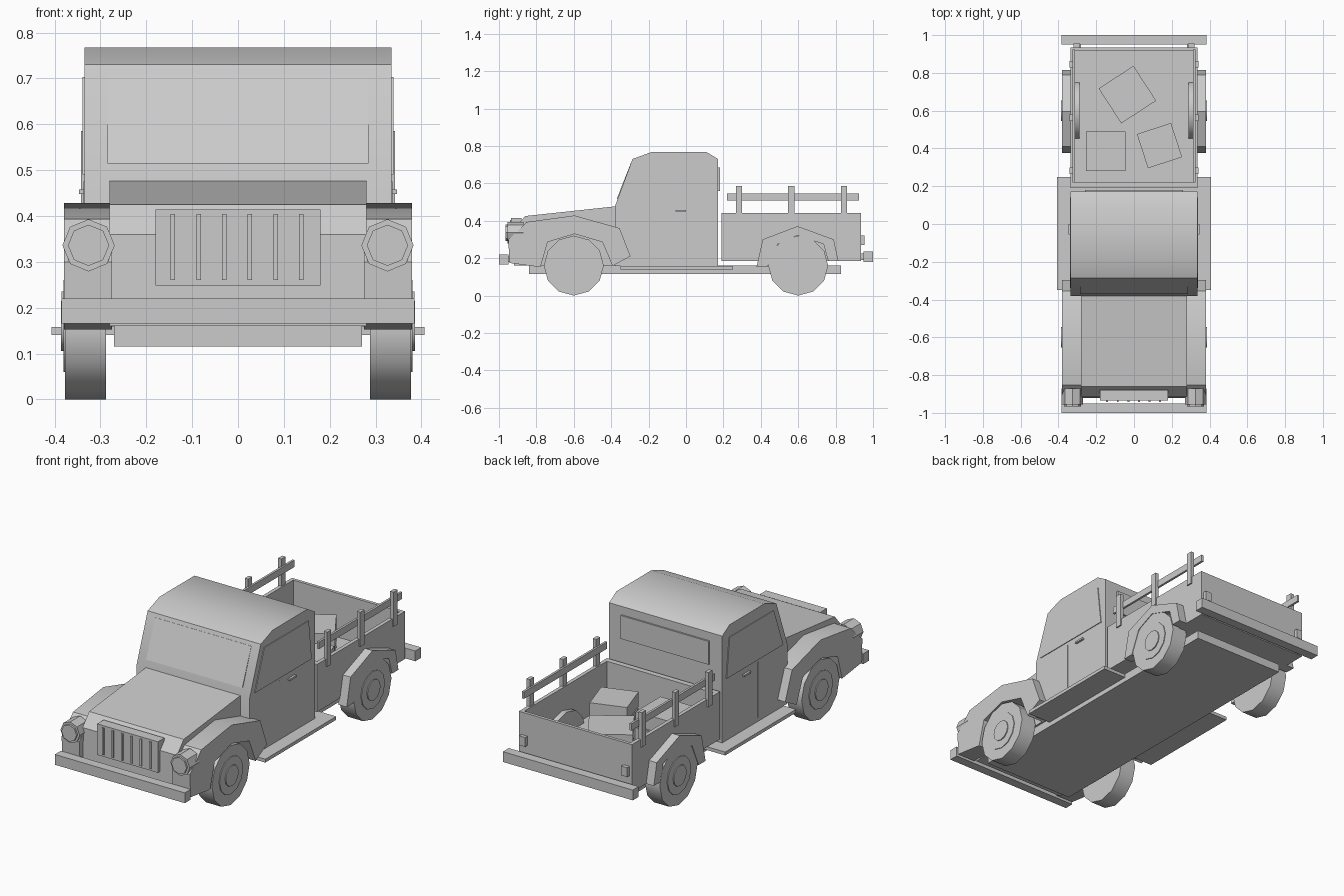
import bpy, bmesh, math
from mathutils import Matrix, Vector

if "Cube" in bpy.data.objects:
    bpy.data.objects.remove(bpy.data.objects["Cube"])

paint = bpy.data.materials.new("plain grey")
paint.diffuse_color = (0.6, 0.6, 0.6, 1)
paint.use_nodes = True
paint.node_tree.nodes["Principled BSDF"].inputs["Base Color"].default_value = paint.diffuse_color


def finish(name, bm):
    bmesh.ops.recalc_face_normals(bm, faces=bm.faces[:])
    me = bpy.data.meshes.new(name)
    bm.to_mesh(me)
    bm.free()
    me.materials.append(paint)
    ob = bpy.data.objects.new(name, me)
    bpy.context.collection.objects.link(ob)
    bpy.ops.object.select_all(action='DESELECT')
    ob.select_set(True)
    bpy.context.view_layer.objects.active = ob
    bpy.ops.object.shade_smooth_by_angle(angle=math.radians(35))
    return ob


def add_box(bm, x, y, z, mat=Matrix()):
    """Box from three (low, high) ranges."""
    c = Vector([(a + b) / 2 for a, b in (x, y, z)])
    s = [abs(b - a) for a, b in (x, y, z)]
    bmesh.ops.create_cube(bm, size=1, matrix=mat @ Matrix.Translation(c) @ Matrix.Diagonal((*s, 1)))


def box(name, x, y, z):
    bm = bmesh.new()
    add_box(bm, x, y, z)
    return finish(name, bm)


def prism(name, pts, x0, x1):
    """Side profile of (y, z) points extruded across x."""
    bm = bmesh.new()
    face = bm.faces.new([bm.verts.new((x0, y, z)) for y, z in pts])
    geo = bmesh.ops.extrude_face_region(bm, geom=[face])["geom"]
    bmesh.ops.translate(bm, verts=[g for g in geo if isinstance(g, bmesh.types.BMVert)],
                        vec=(x1 - x0, 0, 0))
    return finish(name, bm)


def discs(name, axis, centre, sides, steps):
    """Coaxial drums; each step is (start, end, radius) along the axis."""
    bm = bmesh.new()
    rot = Matrix.Rotation(math.pi / 2, 4, 'Y' if axis == 'X' else 'X')
    direction = Vector((1, 0, 0)) if axis == 'X' else Vector((0, 1, 0))
    for a, b, r in steps:
        m = Matrix.Translation(Vector(centre) + direction * (a + b) / 2) @ rot
        bmesh.ops.create_cone(bm, cap_ends=True, segments=sides, radius1=r, radius2=r,
                              depth=abs(b - a), matrix=m)
    return finish(name, bm)


# Chassis and bumpers
box("chassis", (-.27, .27), (-.84, .83), (.115, .16))
box("front_bumper", (-.385, .385), (-1, -.95), (.165, .22))
box("rear_bumper", (-.385, .385), (.95, 1), (.18, .235))
for s in (-1, 1):
    box("front_bumper_bracket", (s * .29, s * .32), (-.96, -.9), (.18, .21))
    box("rear_bumper_bracket", (s * .28, s * .32), (.92, .955), (.19, .225))

# Bonnet and cab
prism("bonnet", [(-.92, .16), (-.915, .36), (-.86, .425), (-.375, .477), (-.375, .16)], -.28, .28)
prism("cab", [(-.38, .158), (-.38, .477), (-.286, .73), (-.185, .767), (.11, .767),
              (.172, .73), (.172, .158)], -.335, .335)

# Windows: thin plates on the cab faces
slope = (.286 - .38) / (.477 - .73)


def screen_y(z):
    return -.38 + (z - .477) * slope


prism("windscreen", [(screen_y(.515) - .005, .515), (screen_y(.71) - .001, .71),
                     (screen_y(.71) + .01, .71), (screen_y(.515) + .01, .515)], -.285, .285)
box("rear_window", (-.26, .26), (.168, .181), (.56, .685))

# Grille with upright bars
box("grille", (-.18, .18), (-.935, -.88), (.248, .414))
for i in range(6):
    x = -.142 + i * .056
    box("grille_bar", (x - .005, x + .005), (-.942, -.93), (.26, .404))

front_fender = [(-.944, .174), (-.95, .30), (-.895, .35), (-.853, .393), (-.596, .428),
                (-.355, .36), (-.297, .21), (-.393, .158), (-.447, .286), (-.596, .329),
                (-.74, .286), (-.778, .152)]
rear_fender = [(.377, .152), (.41, .30), (.596, .371), (.79, .30), (.815, .185), (.76, .185),
               (.735, .275), (.596, .322), (.49, .275), (.435, .152)]

for s in (-1, 1):
    # Fenders, running boards and doors
    prism("front_fender", front_fender, s * .275, s * .38)
    prism("rear_fender", rear_fender, s * .33, s * .38)
    box("running_board", (s * .26, s * .407), (-.35, .25), (.14, .158))
    prism("side_window", [(-.34, .49), (.14, .49), (.115, .703), (-.26, .703)], s * .33, s * .339)
    box("door_seam", (s * .33, s * .337), (-.133, -.127), (.18, .475))
    box("door_handle", (s * .33, s * .347), (-.055, 0), (.448, .458))

    # Lamps
    discs("headlight", 'Y', (s * .326, 0, .336), 8, [(-.955, -.87, .057), (-.965, -.95, .045)])
    box("tail_light", (s * .285, s * .32), (.93, .955), (.27, .32))

    # Wheels with rim and hub
    for y in (-.6, .6):
        discs("wheel", 'X', (0, y, .16), 12,
              [(s * .288, s * .377, .16), (s * .37, s * .381, .10), (s * .375, s * .386, .055)])

    # Stake rails above the bed
    box("stake_rail", (s * .313, s * .325), (.22, .925), (.508, .545))
    for y in (.283, .563, .845):
        box("stake_post", (s * .322, s * .342), (y - .017, y + .017), (.40, .585))

    box("bed_side", (s * .315, s * .335), (.19, .935), (.185, .44))

# Cargo bed
box("bed_floor", (-.32, .32), (.195, .93), (.185, .205))
box("bed_front", (-.32, .32), (.19, .22), (.185, .44))
box("tailgate", (-.32, .32), (.918, .935), (.185, .44))

# Crates: slatted boxes turned at angles
for x, y, size, angle in ((-.15, .385, .21, 0), (-.035, .685, .22, 33), (.135, .415, .19, 18)):
    bm = bmesh.new()
    m = Matrix.Translation((x, y, .2)) @ Matrix.Rotation(math.radians(angle), 4, 'Z')
    h = size / 2
    add_box(bm, (-h + .008, h - .008), (-h + .008, h - .008), (0, .165), m)
    for z in (.005, .092):
        add_box(bm, (-h, h), (-h, h), (z, z + .078), m)
    finish("crate", bm)
